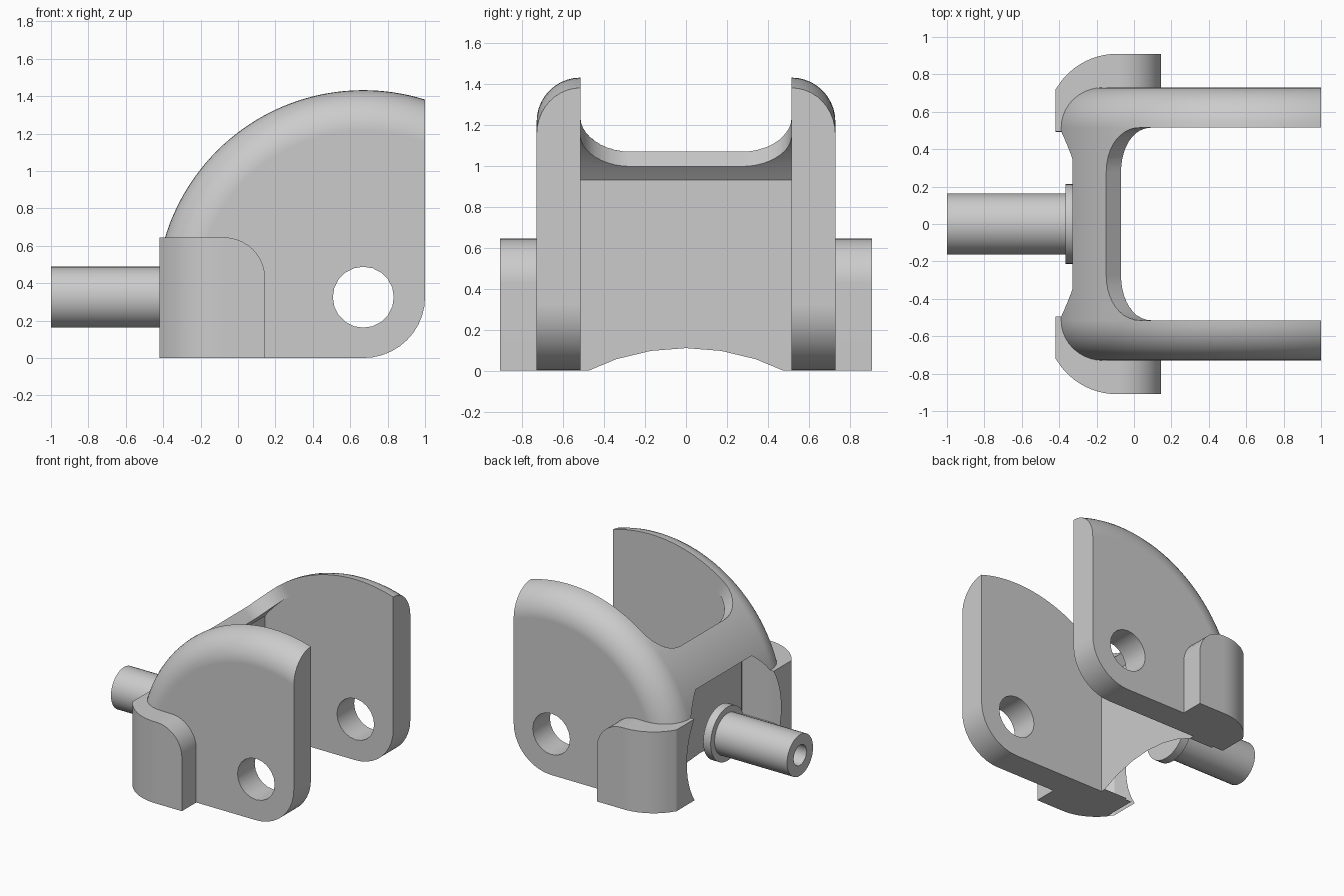
import bpy, bmesh
from math import sin, cos, pi, acos, asin, sqrt, radians

if "Cube" in bpy.data.objects:
    bpy.data.objects.remove(bpy.data.objects["Cube"])

# One plain grey
grey = bpy.data.materials.new("plain_grey")
grey.use_nodes = True
colour = (0.6, 0.6, 0.6, 1)
grey.diffuse_color = colour
grey.node_tree.nodes["Principled BSDF"].inputs["Base Color"].default_value = colour

# Shared pivot axis (x, z) and main sizes
PX, PZ = 0.67, 0.325
R_OUT, R_IN = 1.107, 1.0
Y_IN, Y_OUT = 0.515, 0.73


def steps(a, b, n):
    return [a + (b - a) * i / n for i in range(n + 1)]


def loft(name, sections):
    """Skin equal-length closed sections and cap both ends."""
    bm = bmesh.new()
    rings = [[bm.verts.new(p) for p in s] for s in sections]
    n = len(rings[0])
    for a, b in zip(rings, rings[1:]):
        for i in range(n):
            j = (i + 1) % n
            bm.faces.new((a[i], a[j], b[j], b[i]))
    bm.faces.new(rings[0])
    bm.faces.new(rings[-1])
    bmesh.ops.recalc_face_normals(bm, faces=bm.faces)
    mesh = bpy.data.meshes.new(name)
    bm.to_mesh(mesh)
    bm.free()
    obj = bpy.data.objects.new(name, mesh)
    bpy.context.collection.objects.link(obj)
    mesh.materials.append(grey)
    return obj


def turned(name, profile, z, n):
    """Round part along x from (x, radius) pairs."""
    angles = [2 * pi * i / n for i in range(n)]
    return loft(name, [[(x, r * cos(a), z + r * sin(a)) for a in angles]
                       for x, r in profile])


def activate(obj):
    bpy.ops.object.select_all(action='DESELECT')
    obj.select_set(True)
    bpy.context.view_layer.objects.active = obj


def combine(obj, other, operation):
    mod = obj.modifiers.new("combine", 'BOOLEAN')
    mod.operation = operation
    mod.solver = 'EXACT'
    mod.object = other
    activate(obj)
    bpy.ops.object.modifier_apply(modifier=mod.name)
    bpy.data.objects.remove(other)


def polar(r, a, y):
    return (PX + r * cos(a), y, PZ + r * sin(a))


# Clevis body: side outline with a full-round outer rim
def body_section(y):
    fillet = Y_OUT - Y_IN
    over = max(0, abs(y) - Y_IN) / fillet
    r = R_OUT - fillet * (1 - sqrt(max(0, 1 - over * over)))
    rim = [polar(r, a, y) for a in steps(acos(0.33 / r), pi + asin(PZ / r), 56)]
    rim = [(max(x, -0.415), py, z) for x, py, z in rim]
    corner = [(PX + 0.33 * cos(a), y, PZ + PZ * sin(a)) for a in steps(-pi / 2, 0, 10)]
    return rim + corner


half = [Y_IN + (Y_OUT - Y_IN) * sin(t) for t in steps(0, pi / 2, 10)]
body = loft("clevis_body", [body_section(y) for y in [-v for v in reversed(half)] + half])


# Side ears wrapped round the rear corners
def ear_section(x, s):
    y = 0.53 + sqrt(0.38 ** 2 - min(0, x + 0.09) ** 2)
    z = 0.425 + sqrt(max(0, 0.22 ** 2 - max(0, x + 0.075) ** 2))
    return [(x, s * 0.49, 0), (x, s * y, 0), (x, s * y, z), (x, s * 0.49, z)]


ear_x = steps(-0.42, -0.09, 10) + [-0.075 + 0.22 * sin(t) for t in steps(0, pi / 2, 10)]
for side in (-1, 1):
    combine(body, loft("ear", [ear_section(x, side) for x in ear_x]), 'UNION')

# Hollow between the arms
roof = steps(acos((-0.126 - PX) / R_IN), radians(60), 40)
combine(body, loft("hollow_cutter", [
    [(-0.126, y, -0.2)] + [polar(R_IN, a, y) for a in roof] + [(1.3, y, 0.8), (1.3, y, -0.2)]
    for y in (-Y_IN, Y_IN)]), 'DIFFERENCE')


# Round-cornered opening through the curved roof
def window_section(y, edge):
    arc = steps(radians(edge), radians(60), 24)
    return ([polar(0.9, a, y) for a in arc]
            + [polar(1.3, a, y) for a in reversed(arc)])


turn = steps(0, pi / 2, 10)
right_half = [(0.275 + 0.24 * sin(t), 125.2 + 12.5 * cos(t)) for t in turn]
stations = [(-y, e) for y, e in reversed(right_half)] + right_half
combine(body, loft("window_cutter", [window_section(y, e) for y, e in stations]), 'DIFFERENCE')

# Round flat on the rear, arch underneath, pivot holes
combine(body, turned("rear_cutter", [(-1, 0.59), (-0.33, 0.59)], PZ, 64), 'DIFFERENCE')
combine(body, turned("arch_cutter", [(-0.7, 1.1), (0, 1.1)], -0.99, 40), 'DIFFERENCE')
combine(body, loft("hole_cutter", [
    [polar(0.163, 2 * pi * i / 20, y) for i in range(20)] for y in (-1, 1)]), 'DIFFERENCE')

# Hollow spigot with collar
spigot = turned("spigot", [(-0.3, 0.213), (-0.365, 0.213), (-0.365, 0.163), (-1, 0.163),
                           (-1, 0.08), (-0.45, 0.08)], PZ, 40)

for obj in (body, spigot):
    activate(obj)
    bpy.ops.object.shade_smooth_by_angle(angle=radians(30))
    weighted = obj.modifiers.new("even_shading", 'WEIGHTED_NORMAL')
    weighted.keep_sharp = True
